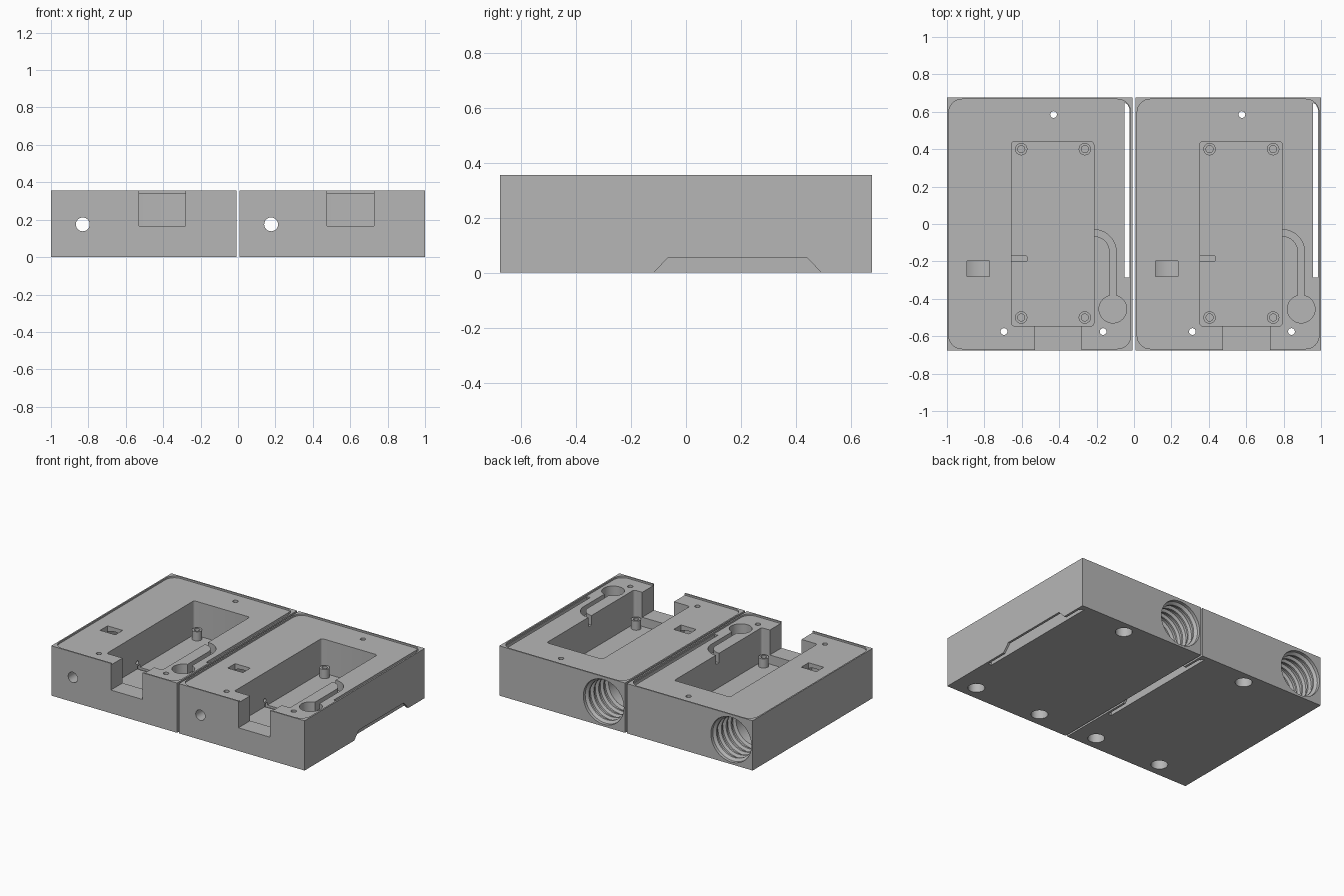
import bpy, bmesh, math
from mathutils import Matrix, Vector

if "Cube" in bpy.data.objects:
    bpy.data.objects.remove(bpy.data.objects["Cube"])

H = 0.355            # block height
TOP = 0.343          # recessed top face
FLOOR = 0.10         # pocket floor
BORE_X, BORE_Z = -0.83, 0.175

grey = bpy.data.materials.new("plain grey")
grey.diffuse_color = (0.47, 0.47, 0.47, 1)
grey.use_nodes = True
grey.node_tree.nodes["Principled BSDF"].inputs["Base Color"].default_value = grey.diffuse_color


def mesh_object(name, bm):
    bmesh.ops.recalc_face_normals(bm, faces=bm.faces)
    me = bpy.data.meshes.new(name)
    bm.to_mesh(me)
    bm.free()
    me.materials.append(grey)
    ob = bpy.data.objects.new(name, me)
    bpy.context.scene.collection.objects.link(ob)
    return ob


def prism(name, pts, lo, hi, axis='z'):
    """Extrude a 2D outline along z (x, y points) or along x (y, z points)."""
    bm = bmesh.new()
    place = (lambda p, h: (p[0], p[1], h)) if axis == 'z' else (lambda p, h: (h, p[0], p[1]))
    a = [bm.verts.new(place(p, lo)) for p in pts]
    b = [bm.verts.new(place(p, hi)) for p in pts]
    bm.faces.new(a[::-1])
    bm.faces.new(b)
    n = len(pts)
    for i in range(n):
        j = (i + 1) % n
        bm.faces.new((a[i], a[j], b[j], b[i]))
    return mesh_object(name, bm)


def rect(x0, x1, y0, y1, r=0.0, n=8):
    if r == 0:
        return [(x0, y0), (x1, y0), (x1, y1), (x0, y1)]
    out = []
    for k, (cx, cy) in enumerate([(x1 - r, y1 - r), (x0 + r, y1 - r),
                                  (x0 + r, y0 + r), (x1 - r, y0 + r)]):
        for i in range(n + 1):
            t = math.pi / 2 * (k + i / n)
            out.append((cx + r * math.cos(t), cy + r * math.sin(t)))
    return out


def lathe(name, profile, matrix, n=40):
    """Closed solid of revolution from (radius, height) pairs."""
    bm = bmesh.new()
    rings = [[bm.verts.new((r * math.cos(2 * math.pi * i / n), r * math.sin(2 * math.pi * i / n), h))
              for i in range(n)] for r, h in profile]
    for a, b in zip(rings, rings[1:]):
        for i in range(n):
            j = (i + 1) % n
            bm.faces.new((a[i], a[j], b[j], b[i]))
    bm.faces.new(rings[0][::-1])
    bm.faces.new(rings[-1])
    bmesh.ops.transform(bm, matrix=matrix, verts=bm.verts)
    return mesh_object(name, bm)


def cylinder(name, x, y, r, z0, z1, n=24):
    return lathe(name, [(r, z0), (r, z1)], Matrix.Translation((x, y, 0)), n)


block = prism("left_case", rect(-1, -0.007, -0.677, 0.677), 0, H)


def boolean(tool, op='DIFFERENCE'):
    mod = block.modifiers.new("shape", 'BOOLEAN')
    mod.operation, mod.solver, mod.object = op, 'EXACT', tool
    bpy.context.view_layer.update()
    me = bpy.data.meshes.new_from_object(block.evaluated_get(bpy.context.evaluated_depsgraph_get()))
    block.modifiers.clear()
    block.data = me
    bpy.data.objects.remove(tool)


# Lid recess, main pocket and front notch
boolean(prism("recess", rect(-0.99, -0.018, -0.667, 0.667, 0.07), TOP, 0.5))
boolean(prism("pocket", rect(-0.655, -0.215, -0.545, 0.44, 0.015, 4), FLOOR, 0.5))
boolean(prism("notch", rect(-0.53, -0.28, -0.8, -0.53), 0.165, 0.5))

# Threaded battery bore opening at the back, with a small hole out of the front
profile = [(0.14, -0.42), (0.14, 0.42)]
for k in range(4):
    h = 0.43 + k * 0.055
    profile += [(0.16, h), (0.16, h + 0.022), (0.142, h + 0.032), (0.142, h + 0.045)]
profile += [(0.16, 0.655), (0.16, 0.8)]
along_y = Matrix.Translation((BORE_X, 0, BORE_Z)) @ Matrix.Rotation(-math.pi / 2, 4, 'X')
boolean(lathe("bore", profile, along_y, 48))
boolean(lathe("front_hole", [(0.037, -0.8), (0.037, -0.35)], along_y, 24))

# Contact window, wire hole and floor groove
boolean(prism("window", rect(-0.892, -0.772, -0.28, -0.197), 0.2, 0.5))
along_x = Matrix.Translation((0, -0.2, 0.145)) @ Matrix.Rotation(math.pi / 2, 4, 'Y')
boolean(lathe("wire_hole", [(0.013, -0.75), (0.013, -0.6)], along_x, 16))
boolean(prism("groove", rect(-0.67, -0.57, -0.2, -0.17, 0.01, 3), FLOOR - 0.015, FLOOR + 0.02))

# Round socket with a curved wire channel into the pocket
arc = [math.pi / 2 * i / 12 for i in range(13)]
cx, cy = -0.215, -0.15
channel = [(-0.13, -0.42), (-0.095, -0.42)]
channel += [(cx + 0.12 * math.cos(t), cy + 0.12 * math.sin(t)) for t in arc]
channel += [(-0.24, cy + 0.12), (-0.24, cy + 0.085)]
channel += [(cx + 0.085 * math.cos(t), cy + 0.085 * math.sin(t)) for t in reversed(arc)]
boolean(prism("channel", channel, 0.275, 0.5))
boolean(cylinder("socket", -0.113, -0.455, 0.074, 0.27, 0.5, 40))

# Screw holes with counterbores underneath
for x, y in ((-0.43, 0.585), (-0.695, -0.575), (-0.165, -0.575)):
    boolean(lathe("screw_hole", [(0.055, -0.1), (0.055, 0.15), (0.018, 0.15), (0.018, 0.5)],
                  Matrix.Translation((x, y, 0)), 24))

# Standoffs in the pocket corners
for x in (-0.603, -0.263):
    for y in (0.4, -0.5):
        boolean(cylinder("standoff", x, y, 0.033, FLOOR - 0.02, 0.165), 'UNION')
        boolean(cylinder("standoff_hole", x, y, 0.019, FLOOR, 0.3))

# Strap slot behind the right wall, opened low down through the side
boolean(prism("slot", [(-0.05, -0.287), (-0.024, -0.287), (-0.024, 0.615), (-0.034, 0.638),
                       (-0.05, 0.648)], -0.1, 0.5))
boolean(prism("side_opening", [(-0.165, -0.05), (0.54, -0.05), (0.44, 0.055), (-0.065, 0.055)],
              -0.037, 0.1, 'x'))

block.data.name = "case"
if not block.data.materials:
    block.data.materials.append(grey)

# Second identical case beside the first
twin = block.copy()
twin.data = block.data.copy()
twin.name = "right_case"
twin.location.x = 1.007
bpy.context.scene.collection.objects.link(twin)

for ob in (block, twin):
    bpy.ops.object.select_all(action='DESELECT')
    ob.select_set(True)
    bpy.context.view_layer.objects.active = ob
    bpy.ops.object.shade_smooth_by_angle(angle=math.radians(30))
